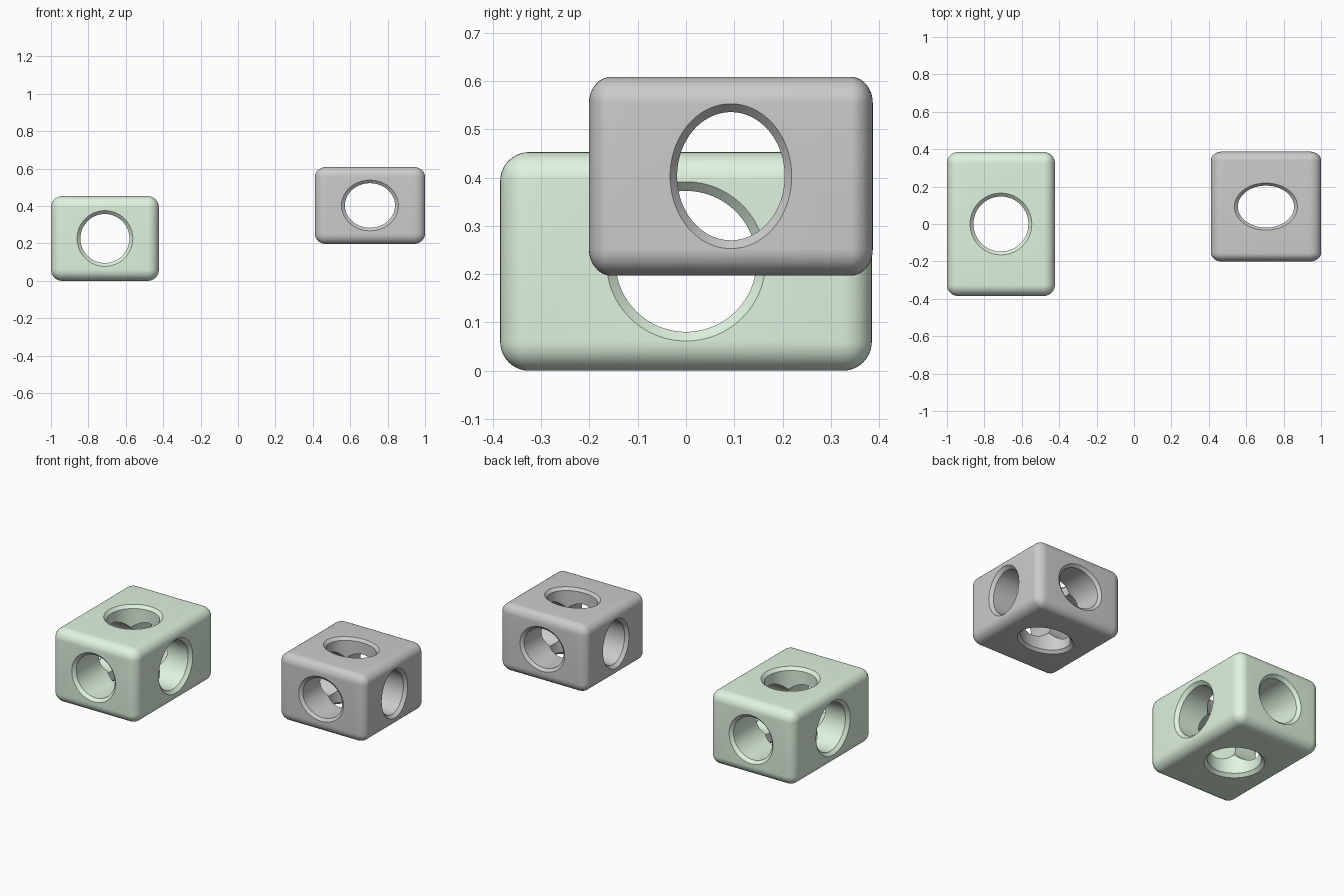
import bpy, bmesh, math
from mathutils import Matrix

if "Cube" in bpy.data.objects:
    bpy.data.objects.remove(bpy.data.objects["Cube"])

SIZE = (0.577, 0.77, 0.453)          # green block dimensions
FILLET = 0.06


def lathe_cutter(name, axis, r_in, r_out, half, segs=96):
    """Bore with a 45 degree countersink at both ends, along one axis."""
    c = r_out - r_in
    over = 0.03
    profile = [(r_out + over, -half - over), (r_in, -half + c),
               (r_in, half - c), (r_out + over, half + over)]
    bm = bmesh.new()
    rings = [[bm.verts.new((r * math.cos(2 * math.pi * i / segs),
                            r * math.sin(2 * math.pi * i / segs), h))
              for i in range(segs)] for r, h in profile]
    for a, b in zip(rings, rings[1:]):
        for i in range(segs):
            j = (i + 1) % segs
            bm.faces.new((a[i], a[j], b[j], b[i]))
    bm.faces.new(rings[0][::-1])
    bm.faces.new(rings[-1])
    turn = {'X': Matrix.Rotation(math.pi / 2, 4, 'Y'),
            'Y': Matrix.Rotation(math.pi / 2, 4, 'X'),
            'Z': Matrix.Identity(4)}[axis]
    bm.transform(turn)
    bmesh.ops.recalc_face_normals(bm, faces=bm.faces)
    me = bpy.data.meshes.new(name)
    bm.to_mesh(me)
    bm.free()
    ob = bpy.data.objects.new(name, me)
    bpy.context.collection.objects.link(ob)
    ob.hide_render = True
    return ob


# Rounded block
bm = bmesh.new()
bmesh.ops.create_cube(bm, size=1, matrix=Matrix.Diagonal((*SIZE, 1)))
bmesh.ops.bevel(bm, geom=bm.edges[:], offset=FILLET, segments=10,
                profile=0.5, affect='EDGES')
mesh = bpy.data.meshes.new("green_block")
bm.to_mesh(mesh)
bm.free()
block = bpy.data.objects.new("green_block", mesh)
bpy.context.collection.objects.link(block)

# Three crossing countersunk bores
cutters = [lathe_cutter("bore_x", 'X', 0.146, 0.165, SIZE[0] / 2),
           lathe_cutter("bore_y", 'Y', 0.131, 0.149, SIZE[1] / 2),
           lathe_cutter("bore_z", 'Z', 0.147, 0.165, SIZE[2] / 2)]
for cut in cutters:
    mod = block.modifiers.new(cut.name, 'BOOLEAN')
    mod.object = cut
    mod.operation = 'DIFFERENCE'
    mod.solver = 'EXACT'

# Bake the result and discard the cutters
bpy.context.view_layer.update()
deps = bpy.context.evaluated_depsgraph_get()
baked = bpy.data.meshes.new_from_object(block.evaluated_get(deps))
block.modifiers.clear()
block.data = baked
for cut in cutters:
    bpy.data.objects.remove(cut)
block.location = (-0.7115, 0, SIZE[2] / 2)

# Grey block: the same part stretched to other proportions
grey = bpy.data.objects.new("grey_block", baked.copy())
bpy.context.collection.objects.link(grey)
grey.data.transform(Matrix.Diagonal((0.589 / SIZE[0], 0.588 / SIZE[1],
                                     0.412 / SIZE[2], 1)))
grey.location = (0.7055, 0.093, 0.403)

# Smooth shading
for ob in (block, grey):
    bpy.ops.object.select_all(action='DESELECT')
    ob.select_set(True)
    bpy.context.view_layer.objects.active = ob
    bpy.ops.object.shade_smooth_by_angle(angle=math.radians(25))

# Green material
mat = bpy.data.materials.new("pale_green")
mat.diffuse_color = (0.74, 0.9, 0.74, 1)
mat.use_nodes = True
mat.node_tree.nodes["Principled BSDF"].inputs["Base Color"].default_value = mat.diffuse_color
block.data.materials.clear()
block.data.materials.append(mat)
